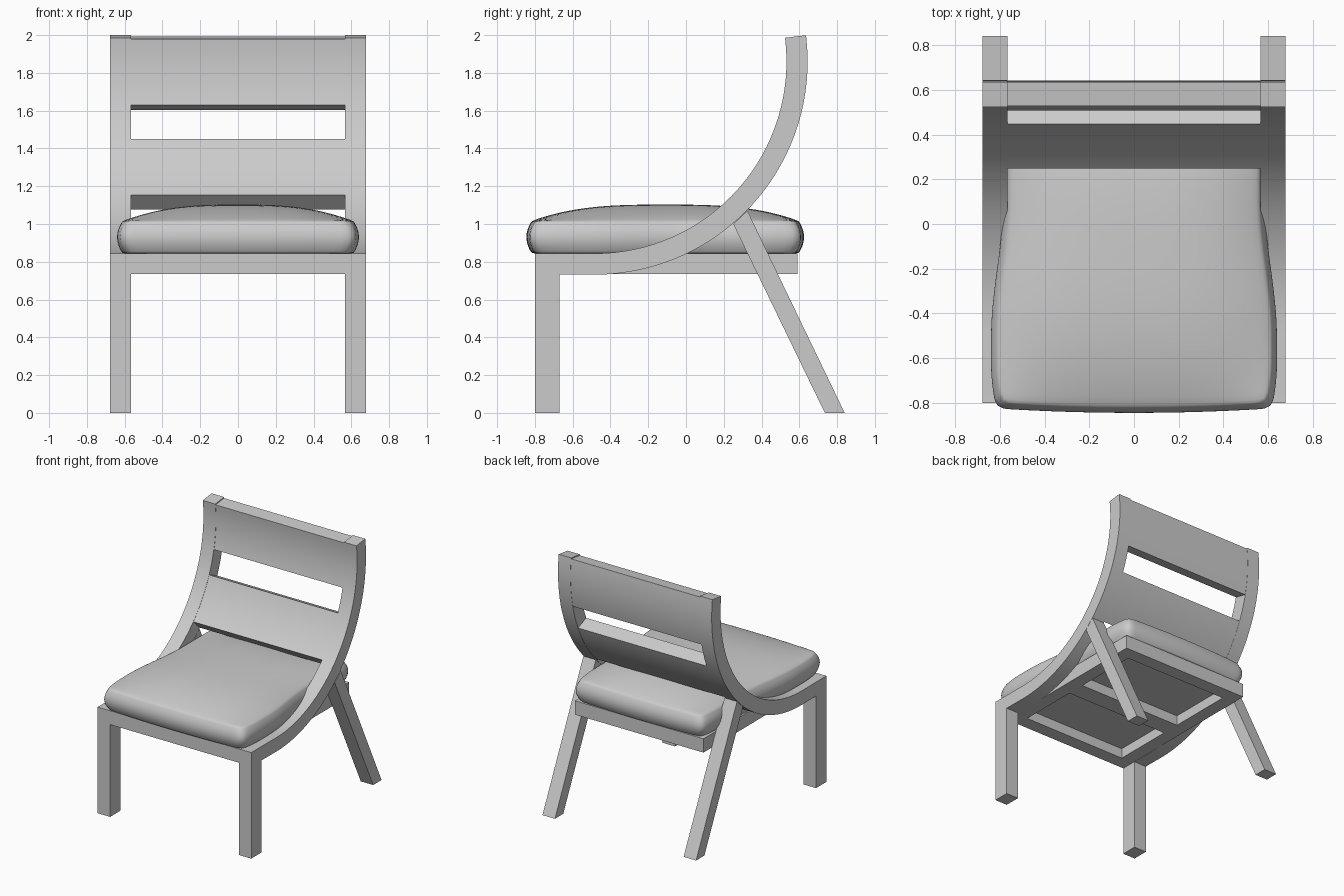
import bpy, bmesh, math

if "Cube" in bpy.data.objects:
    bpy.data.objects.remove(bpy.data.objects["Cube"])

X_IN, X_OUT = 0.567, 0.677          # side frame inner / outer x
Z_LOW, Z_TOP = 0.735, 0.845         # seat frame bottom / top
CY, CZ, R_OUT, R_IN = -0.484, 1.86, 1.128, 1.016   # back curve circle


def finish(name, bm, angle=30):
    bmesh.ops.recalc_face_normals(bm, faces=bm.faces)
    mesh = bpy.data.meshes.new(name)
    bm.to_mesh(mesh)
    bm.free()
    obj = bpy.data.objects.new(name, mesh)
    bpy.context.collection.objects.link(obj)
    bpy.ops.object.select_all(action='DESELECT')
    obj.select_set(True)
    bpy.context.view_layer.objects.active = obj
    bpy.ops.object.shade_smooth_by_angle(angle=math.radians(angle))
    return obj


def extrude_x(name, profile, x0, x1):
    """Extrude a (y, z) outline from x0 to x1."""
    bm = bmesh.new()
    face = bm.faces.new([bm.verts.new((x0, y, z)) for y, z in profile])
    new = bmesh.ops.extrude_face_region(bm, geom=[face])["geom"]
    verts = [g for g in new if isinstance(g, bmesh.types.BMVert)]
    bmesh.ops.translate(bm, verts=verts, vec=(x1 - x0, 0, 0))
    return finish(name, bm)


def rect(y0, y1, z0, z1):
    return [(y0, z0), (y1, z0), (y1, z1), (y0, z1)]


def arc(r, a0, a1, n):
    angles = [math.radians(a0 + (a1 - a0) * i / n) for i in range(n + 1)]
    return [(CY + r * math.cos(a), CZ + r * math.sin(a)) for a in angles]


def band(a0, a1, n, inset=0.0):
    """Closed slice of the curved back between two angles."""
    return arc(R_OUT - inset, a0, a1, n) + arc(R_IN + inset, a1, a0, n)


# Side frames: curved rail, straight front leg, raked back leg, inner seat rail
rail = [(-0.8, Z_LOW)] + band(-90, 7.1, 32) + [(-0.8, Z_TOP)]
back_leg = [(0.735, 0), (0.84, 0), (0.325, 1.07), (0.25, 1.0)]
for side, s in (("left", -1), ("right", 1)):
    extrude_x(f"curved_rail_{side}", rail, s * X_IN, s * X_OUT)
    extrude_x(f"front_leg_{side}", rect(-0.8, -0.67, 0, Z_LOW), s * X_IN, s * X_OUT)
    extrude_x(f"back_leg_{side}", back_leg, s * X_IN, s * X_OUT)
    extrude_x(f"seat_side_bar_{side}", rect(-0.69, 0.48, Z_LOW, Z_TOP), s * 0.46, s * X_IN)

# Cross bars under the seat and the panel they carry
for name, y0, y1 in (("front", -0.8, -0.69), ("back", 0.48, 0.59)):
    extrude_x(f"seat_{name}_bar", rect(y0, y1, Z_LOW, Z_TOP), -X_IN, X_IN)
extrude_x("seat_middle_bar", rect(-0.2, -0.05, Z_LOW, Z_TOP), -0.46, 0.46)
extrude_x("seat_panel", rect(-0.69, 0.48, 0.815, Z_TOP), -0.46, 0.46)

# Curved back slats, set just inside the rails' faces
extrude_x("lower_back_slat", band(-44, -23.7, 12, 0.002), -X_IN, X_IN)
extrude_x("upper_back_slat", band(-13.1, 6.7, 12, 0.002), -X_IN, X_IN)

# Seat cushion: bulging sides, crowned top, narrowed where it fits between the rails
bm = bmesh.new()
bmesh.ops.create_cube(bm, size=2)
bmesh.ops.subdivide_edges(bm, edges=bm.edges, cuts=17, use_grid_fill=True)
for v in bm.verts:
    u, t, w = v.co
    puff = 0.03 * (1 - w * w)
    crown = (1 - abs(u) ** 3) * (1 - abs(t) ** 3)
    height = 0.175 + 0.085 * crown
    y = -0.11 + t * (0.685 + puff + 0.02 * (1 - u * u))
    k = min(max((y + 0.5) / 0.6, 0), 1)
    taper = 0.055 * k * k * (3 - 2 * k)
    corner = 0.02 * max(0, abs(t) - 0.8) / 0.2
    x = u * (0.61 + puff - taper - corner)
    v.co = (x, y, 0.843 + height * (w + 1) / 2)
cushion = finish("seat_cushion", bm, 180)
soft = cushion.modifiers.new("soften", 'SUBSURF')
soft.levels = soft.render_levels = 1
